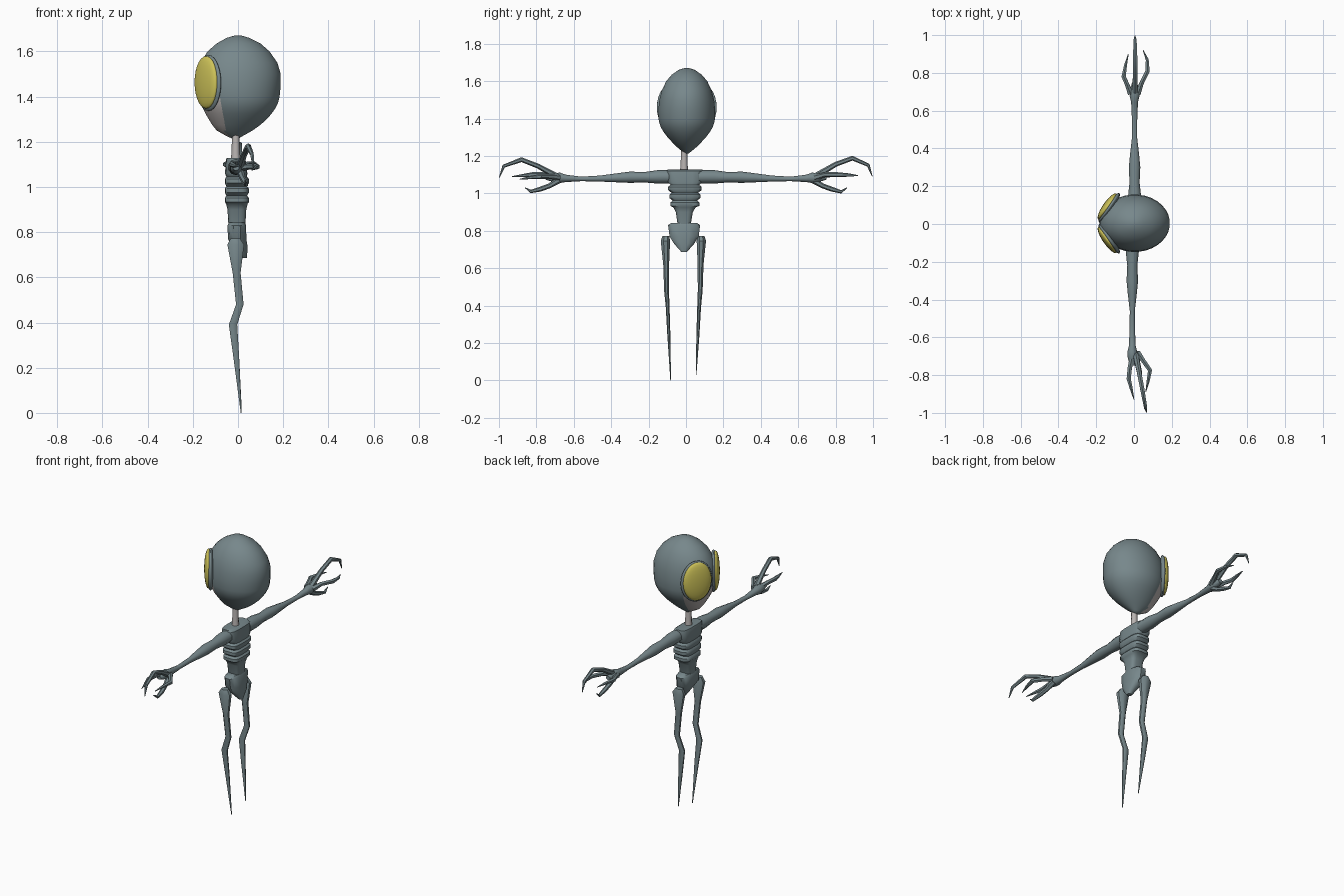
import bpy, bmesh, math
from mathutils import Vector, Matrix


def material(name, rgb):
    m = bpy.data.materials.new(name)
    m.diffuse_color = (*rgb, 1)
    return m


SKIN = material("blue grey skin", (0.185, 0.245, 0.26))
PALE = material("pale grey", (0.48, 0.45, 0.44))
YELLOW = material("yellow", (0.62, 0.55, 0.10))


def finish(bm, name, mat, angle):
    bmesh.ops.recalc_face_normals(bm, faces=bm.faces)
    me = bpy.data.meshes.new(name)
    bm.to_mesh(me)
    bm.free()
    me.materials.append(mat)
    ob = bpy.data.objects.new(name, me)
    bpy.context.collection.objects.link(ob)
    bpy.ops.object.select_all(action='DESELECT')
    ob.select_set(True)
    bpy.context.view_layer.objects.active = ob
    bpy.ops.object.shade_smooth_by_angle(angle=math.radians(angle))
    return ob


def skin_rings(bm, rings):
    vs = [[bm.verts.new(p) for p in r] for r in rings]
    n = len(vs[0])
    for a, b in zip(vs, vs[1:]):
        for i in range(n):
            bm.faces.new((a[i], a[(i + 1) % n], b[(i + 1) % n], b[i]))
    bm.faces.new(vs[0])
    bm.faces.new(vs[-1])


def sgnpow(v, e):
    return math.copysign(abs(v) ** e, v)


def loft(name, rings, n=12, power=2, mat=SKIN, axis='Z', angle=40):
    """Rings are (x, y, z, half size x, half size across), flat in xy or xz."""
    bm = bmesh.new()
    out = []
    for x, y, z, rx, rs in rings:
        ring = []
        for i in range(n):
            t = 2 * math.pi * (i + 0.5) / n
            u = rx * sgnpow(math.cos(t), 2 / power)
            v = rs * sgnpow(math.sin(t), 2 / power)
            ring.append((x + u, y + v, z) if axis == 'Z' else (x + u, y, z + v))
        out.append(ring)
    skin_rings(bm, out)
    return finish(bm, name, mat, angle)


def tube(name, pts, n=6, mat=SKIN):
    """Pts are (x, y, z, radius); rings follow the path direction."""
    bm = bmesh.new()
    ps = [Vector(p[:3]) for p in pts]
    out = []
    for i, p in enumerate(ps):
        d = (ps[min(i + 1, len(ps) - 1)] - ps[max(i - 1, 0)]).normalized()
        s = d.cross(Vector((1, 0, 0))).normalized()
        u = s.cross(d)
        r = pts[i][3]
        out.append([p + r * (s * math.cos(2 * math.pi * k / n) + u * math.sin(2 * math.pi * k / n))
                    for k in range(n)])
    skin_rings(bm, out)
    return finish(bm, name, mat, 45)


# Head: z, front x, back x, half width
profile = [(1.212, -.02, 0, .008), (1.222, -.045, .015, .022), (1.25, -.095, .065, .056),
           (1.275, -.115, .1, .08), (1.3, -.13, .128, .103), (1.325, -.145, .15, .122),
           (1.35, -.157, .167, .138), (1.375, -.168, .179, .147), (1.4, -.175, .185, .152),
           (1.45, -.183, .19, .152), (1.5, -.18, .19, .147), (1.55, -.168, .175, .134),
           (1.6, -.135, .14, .11), (1.635, -.095, .1, .08), (1.66, -.05, .05, .043),
           (1.67, -.015, .015, .012)]
head = loft("head", [((f + b) / 2, .004, z, (b - f) / 2, w) for z, f, b, w in profile],
            n=32, angle=60)
head.data.materials.append(PALE)
for f in head.data.polygons:            # pale muzzle under the eyes
    c = f.center
    if c.z < 1.40 and c.x < -.045 - .26 * (c.z - 1.22):
        f.material_index = 1


# Eyes with skin rims
def disc(name, centre, side, half, mat):
    bm = bmesh.new()
    bmesh.ops.create_uvsphere(bm, u_segments=24, v_segments=14, radius=1)
    t = Vector((.57, .82 * side, 0))
    nrm = Vector((-.82, .57 * side, 0))
    rot = Matrix((t, nrm, Vector((0, 0, 1)))).transposed().to_4x4()
    bm.transform(Matrix.Translation(centre) @ rot @ Matrix.Diagonal((*half, 1)))
    return finish(bm, name, mat, 60)


for side, tag in ((1, "left"), (-1, "right")):
    cy = .092 if side > 0 else -.084
    disc("eye_" + tag, Vector((-.141, cy, 1.463)), side, (.084, .024, .116), YELLOW)
    disc("eye_rim_" + tag, Vector((-.131, cy - .006 * side, 1.46)), side, (.094, .022, .124), SKIN)

# Neck
tube("neck", [(-.01, -.01, 1.10, .024), (-.01, -.01, 1.15, .019), (-.01, -.01, 1.24, .016)],
     n=8, mat=PALE)

# Ribbed chest and waist
chest = [(-.015, -.006, 1.128, .036, .094), (-.01, -.006, 1.12, .044, .096),
         (-.008, -.006, 1.06, .05, .092)]
for k in range(3):
    z = 1.045 - .042 * k
    w = .09 - .006 * k
    chest += [(-.006, -.006, z, .046, w - .012), (-.005, -.006, z - .01, .054, w),
              (-.005, -.006, z - .028, .054, w)]
chest += [(-.005, -.008, .925, .048, .06), (-.005, -.009, .90, .042, .046),
          (-.005, -.01, .80, .036, .03)]
loft("chest", chest, n=16, power=4)

# Pelvis
loft("pelvis", [(-.005, -.01, .842, .036, .07), (-.005, -.01, .83, .042, .088),
                (-.004, -.01, .77, .042, .08), (.012, -.01, .73, .032, .055),
                (.025, -.01, .685, .014, .014)], n=12, power=2.6)

# Legs
for side, tag in ((1, "left"), (-1, "right")):
    o = -.014
    foot = .03 if side > 0 else 0
    ring = [(-.012, .094, .772, .022, .02), (-.01, .096, .745, .04, .027),
            (-.006, .092, .62, .019, .017), (.008, .09, .48, .018, .014),
            (-.022, .084, .39, .02, .011), (-.008, .078, .25, .014, .009),
            (.014, .068, foot, .002, .002)]
    loft("leg_" + tag, [(x, o + side * y, z, rx, ry) for x, y, z, rx, ry in ring], n=8)

# Arms
for side, tag in ((1, "left"), (-1, "right")):
    ox = .003 if side > 0 else -.009
    ring = [(.07, 1.088, .036, .036), (.15, 1.088, .036, .036), (.22, 1.086, .028, .028),
            (.30, 1.086, .032, .03), (.37, 1.083, .025, .024), (.46, 1.079, .014, .016),
            (.56, 1.077, .015, .012), (.645, 1.08, .019, .02), (.675, 1.083, .027, .028),
            (.705, 1.083, .026, .024), (.75, 1.085, .014, .012)]
    loft("arm_" + tag, [(ox, side * y, z, rx, rz) for y, z, rx, rz in ring], n=10, axis='Y')

# Clawed fingers: joints from knuckle to tip
RADII = (.017, .013, .013, .009, .002)
hands = {
    "left": [
        [(.005, .69, 1.09), (.006, .80, 1.155), (.006, .89, 1.188), (.006, .975, 1.15), (.005, .996, 1.09)],
        [(-.018, .69, 1.085), (-.035, .735, 1.095), (-.055, .78, 1.10), (-.045, .84, 1.10), (-.03, .90, 1.095)],
        [(.02, .69, 1.085), (.04, .745, 1.10), (.072, .81, 1.10), (.07, .87, 1.098), (.048, .92, 1.095)],
        [(.005, .68, 1.07), (.005, .73, 1.04), (.005, .78, 1.022), (.005, .83, 1.008), (.005, .86, 1.03)]],
    "right": [
        [(.008, -.69, 1.09), (.028, -.79, 1.145), (.045, -.88, 1.18), (.062, -.975, 1.145), (.068, -.998, 1.085)],
        [(-.005, -.69, 1.085), (-.022, -.76, 1.10), (-.028, -.82, 1.10), (-.015, -.87, 1.095), (0, -.93, 1.09)],
        [(.018, -.68, 1.085), (.05, -.725, 1.09), (.085, -.775, 1.09), (.075, -.83, 1.085), (.062, -.89, 1.075)],
        [(.01, -.68, 1.07), (.02, -.73, 1.04), (.03, -.78, 1.022), (.036, -.83, 1.01), (.03, -.86, 1.03)]],
}
for tag, fingers in hands.items():
    for name, joints in zip(("middle_finger", "inner_finger", "outer_finger", "thumb"), fingers):
        tube(name + "_" + tag, [(*p, r) for p, r in zip(joints, RADII)])
